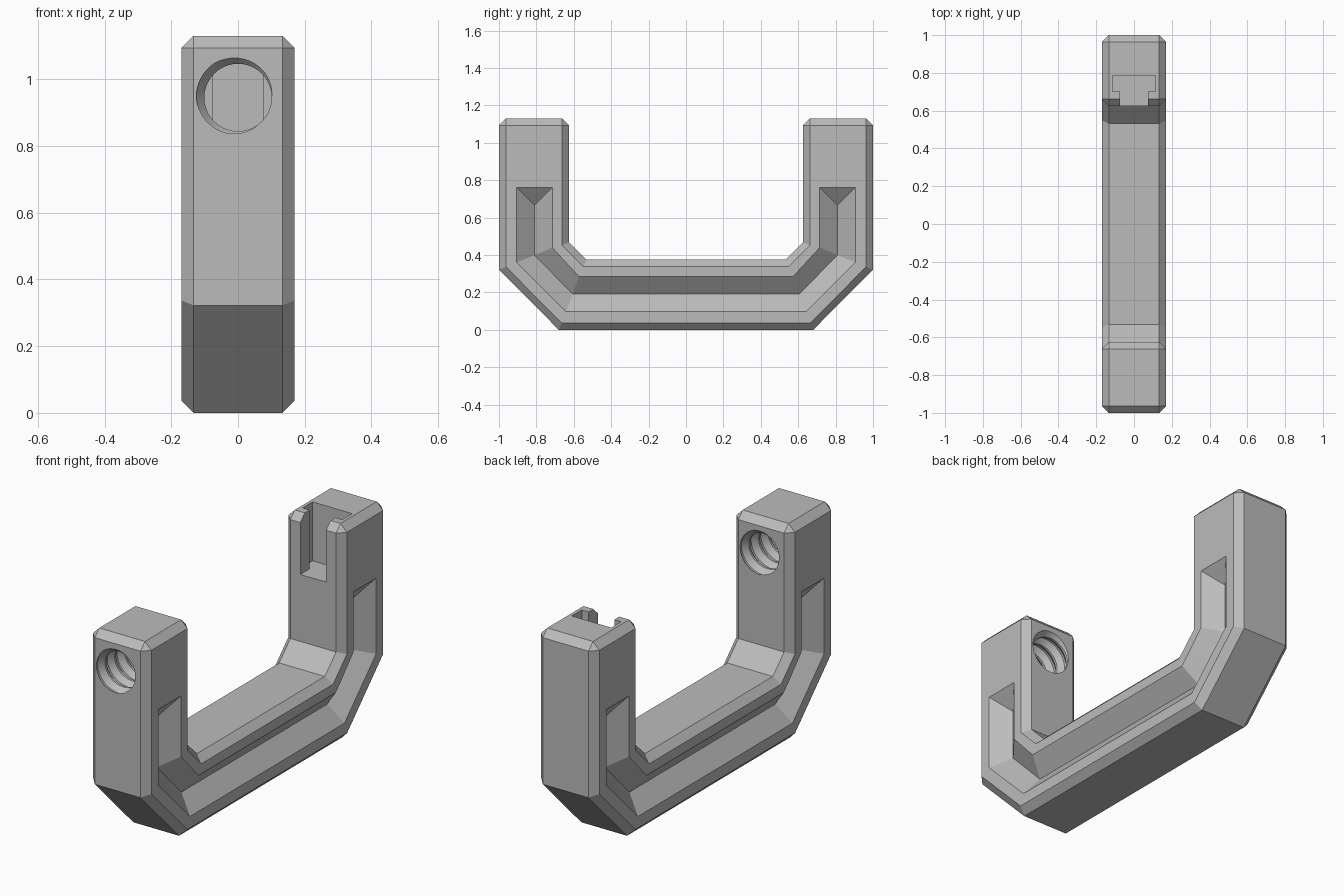
import bpy, bmesh, math

if "Cube" in bpy.data.objects:
    bpy.data.objects.remove(bpy.data.objects["Cube"])

grey = bpy.data.materials.new("plain grey")
grey.diffuse_color = (0.5, 0.5, 0.5, 1)
grey.use_nodes = True
grey.node_tree.nodes["Principled BSDF"].inputs["Base Color"].default_value = grey.diffuse_color
HALF, CH = 0.17, 0.037          # half width and edge chamfer


def make(name, bm):
    bmesh.ops.recalc_face_normals(bm, faces=bm.faces)
    me = bpy.data.meshes.new(name)
    bm.to_mesh(me)
    bm.free()
    me.materials.append(grey)
    ob = bpy.data.objects.new(name, me)
    bpy.context.collection.objects.link(ob)
    return ob


def mirrored(points):
    return points + [(-y, z) for y, z in reversed(points)]


# U-shaped frame: extruded side profile with chamfered rims
profile = (mirrored([(-1, 1.13), (-1, 0.322), (-0.68, 0)])
           + mirrored([(0.625, 1.13), (0.625, 0.468), (0.532, 0.375)]))
bm = bmesh.new()
cap = bm.faces.new([bm.verts.new((-HALF, y, z)) for y, z in profile])
ext = bmesh.ops.extrude_face_region(bm, geom=[cap], use_keep_orig=True)
bmesh.ops.translate(bm, vec=(2 * HALF, 0, 0),
                    verts=[g for g in ext["geom"] if isinstance(g, bmesh.types.BMVert)])
bmesh.ops.recalc_face_normals(bm, faces=bm.faces)
rims = [e for e in bm.edges
        if abs(e.verts[0].co.x - e.verts[1].co.x) < 1e-4
        or min(v.co.z for v in e.verts) > 1.1]
bmesh.ops.bevel(bm, geom=rims, offset=CH, segments=1, profile=0.5, affect='EDGES')
frame = make("clamp_frame", bm)

# V-groove cutters, one for each side
outer = mirrored([(-0.905, 0.76), (-0.905, 0.361), (-0.642, 0.097)])
inner = mirrored([(-0.715, 0.76), (-0.715, 0.44), (-0.571, 0.286)])
apex = mirrored([(-0.81, 0.665), (-0.81, 0.40), (-0.606, 0.191)])
DEPTH, GROW = 0.075, 1.2


def groove(name, side):
    bm = bmesh.new()
    rings = []
    for o, i, a in zip(outer, inner, apex):
        ring = [bm.verts.new((side * (HALF - DEPTH), *a))]
        for p in (o, i):
            ring.append(bm.verts.new((side * (HALF + DEPTH * (GROW - 1)),
                                      a[0] + (p[0] - a[0]) * GROW,
                                      a[1] + (p[1] - a[1]) * GROW)))
        rings.append(ring)
    for r, s in zip(rings, rings[1:]):
        for k in range(3):
            n = (k + 1) % 3
            bm.faces.new((r[k], r[n], s[n], s[k]))
    bm.faces.new(rings[0])
    bm.faces.new(rings[-1])
    bmesh.ops.triangulate(bm, faces=bm.faces)
    return make(name, bm)


# T-slot cutter in the rear arm
def t_slot():
    n, w, y0, y1, y2 = 0.075, 0.115, 0.55, 0.702, 0.785
    bm = bmesh.new()
    outline = [(-n, y0), (n, y0), (n, y1), (w, y1), (w, y2), (-w, y2), (-w, y1), (-n, y1)]
    rings = [[bm.verts.new((x, y, z)) for x, y in outline] for z in (0.82, 1.3)]
    for k in range(8):
        m = (k + 1) % 8
        bm.faces.new((rings[0][k], rings[0][m], rings[1][m], rings[1][k]))
    for r in rings:
        bm.faces.new(r)
    return make("t_slot_cutter", bm)


# Helical cutter for the threaded screw hole in the front arm
def thread():
    seg, pitch, turns = 40, 0.08, 8
    steps = [(0.0, 0.101), (0.15, 0.101), (0.5, 0.125), (0.65, 0.125)]
    k = len(steps)
    rows = k * turns + 1
    bm = bmesh.new()
    grid = []
    for i in range(seg):
        a = math.tau * i / seg
        col = []
        for j in range(rows + (k if i == 0 else 0)):
            f, r = steps[j % k]
            y = -1.16 + pitch * (j // k + f + i / seg)
            col.append(bm.verts.new((r * math.cos(a), y, 0.945 + r * math.sin(a))))
        grid.append(col)
    for i in range(seg):
        for j in range(rows - 1):
            last = i == seg - 1
            b, s = (grid[0], k) if last else (grid[i + 1], 0)
            bm.faces.new((grid[i][j], b[j + s], b[j + 1 + s], grid[i][j + 1]))
    # close both ends with fans around the axis
    for row, y in ((0, -1.2), (rows - 1, -0.40)):
        hub = bm.verts.new((0, y, 0.945))
        loop = [grid[i][row] for i in range(seg)] + [grid[0][row + j] for j in range(k, 0, -1)]
        for p, q in zip(loop, loop[1:] + loop[:1]):
            bm.faces.new((hub, p, q))
    bmesh.ops.triangulate(bm, faces=bm.faces)
    return make("thread_cutter", bm)


# Cut every recess, then drop the cutters
for cutter in (groove("groove_cutter_left", -1), groove("groove_cutter_right", 1),
               t_slot(), thread()):
    cutter.hide_render = True
    mod = frame.modifiers.new(cutter.name, 'BOOLEAN')
    mod.operation, mod.solver, mod.object = 'DIFFERENCE', 'EXACT', cutter
    bpy.context.view_layer.objects.active = frame
    bpy.ops.object.modifier_apply(modifier=mod.name)
    bpy.data.objects.remove(cutter)

frame.select_set(True)
bpy.ops.object.shade_smooth_by_angle(angle=math.radians(20))
